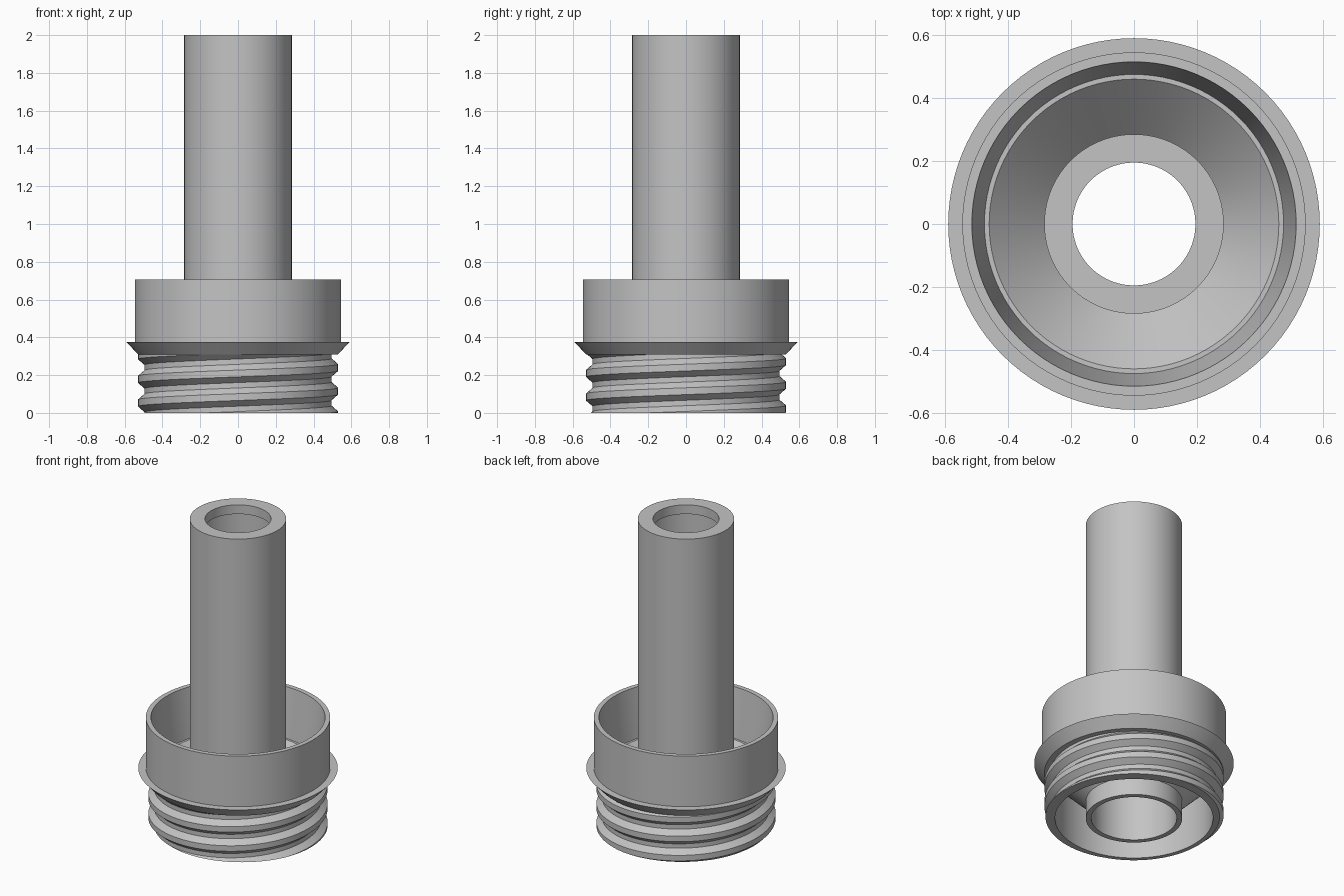
import bpy, bmesh, math

if "Cube" in bpy.data.objects:
    bpy.data.objects.remove(bpy.data.objects["Cube"])

SEG = 96
grey = bpy.data.materials.new("plain_grey")
grey.diffuse_color = (0.55, 0.55, 0.55, 1)
grey.use_nodes = True
grey.node_tree.nodes["Principled BSDF"].inputs["Base Color"].default_value = grey.diffuse_color


def finish(bm, name):
    bmesh.ops.recalc_face_normals(bm, faces=bm.faces)
    mesh = bpy.data.meshes.new(name)
    bm.to_mesh(mesh)
    bm.free()
    mesh.materials.append(grey)
    obj = bpy.data.objects.new(name, mesh)
    bpy.context.collection.objects.link(obj)
    bpy.ops.object.select_all(action='DESELECT')
    obj.select_set(True)
    bpy.context.view_layer.objects.active = obj
    bpy.ops.object.shade_smooth_by_angle(angle=math.radians(25))
    return obj


def lathe(name, profile):
    """Revolve a closed (radius, height) outline about z."""
    bm = bmesh.new()
    rings = []
    for i in range(SEG):
        a = 2 * math.pi * i / SEG
        rings.append([bm.verts.new((r * math.cos(a), r * math.sin(a), z)) for r, z in profile])
    n = len(profile)
    for i in range(SEG):
        p, q = rings[i], rings[(i + 1) % SEG]
        for j in range(n):
            k = (j + 1) % n
            bm.faces.new((p[j], q[j], q[k], p[k]))
    return finish(bm, name)


# Central tube: wide bore with a narrower lip at the top
lathe("central_tube", [(0.285, 0), (0.285, 2.0), (0.195, 2.0), (0.195, 1.94),
                       (0.253, 1.94), (0.253, 0)])

# Cup, flange, threaded collar core and the funnel floor joining the tube
lathe("cup_and_collar", [
    (0.495, 0), (0.495, 0.31), (0.53, 0.31), (0.59, 0.375), (0.545, 0.375),
    (0.545, 0.705), (0.515, 0.705), (0.475, 0.39), (0.46, 0.39),
    (0.28, 0.21), (0.28, 0.11), (0.467, 0.297), (0.467, 0)])

# Helical thread ridge, trimmed flat at the bottom and under the flange
PITCH, ROOT, CREST = 0.125, 0.493, 0.53
ridge = [(ROOT, -0.05), (CREST, -0.018), (CREST, 0.018), (ROOT, 0.05)]
bm = bmesh.new()
rows = []
for i in range(-2 * SEG, 3 * SEG + 1):
    a = 2 * math.pi * i / SEG
    zc = 0.115 + PITCH * i / SEG
    rows.append([bm.verts.new((r * math.cos(a), r * math.sin(a), zc + dz)) for r, dz in ridge])
for p, q in zip(rows, rows[1:]):
    for j in range(4):
        k = (j + 1) % 4
        bm.faces.new((p[j], q[j], q[k], p[k]))
bm.faces.new(rows[0])
bm.faces.new(rows[-1])
for height, up in ((0.0, -1), (0.312, 1)):
    cut = bmesh.ops.bisect_plane(bm, geom=bm.verts[:] + bm.edges[:] + bm.faces[:],
                                 plane_co=(0, 0, height), plane_no=(0, 0, up),
                                 clear_outer=True)
    edges = [e for e in cut["geom_cut"] if isinstance(e, bmesh.types.BMEdge)]
    bmesh.ops.holes_fill(bm, edges=edges, sides=0)
finish(bm, "thread_ridge")
